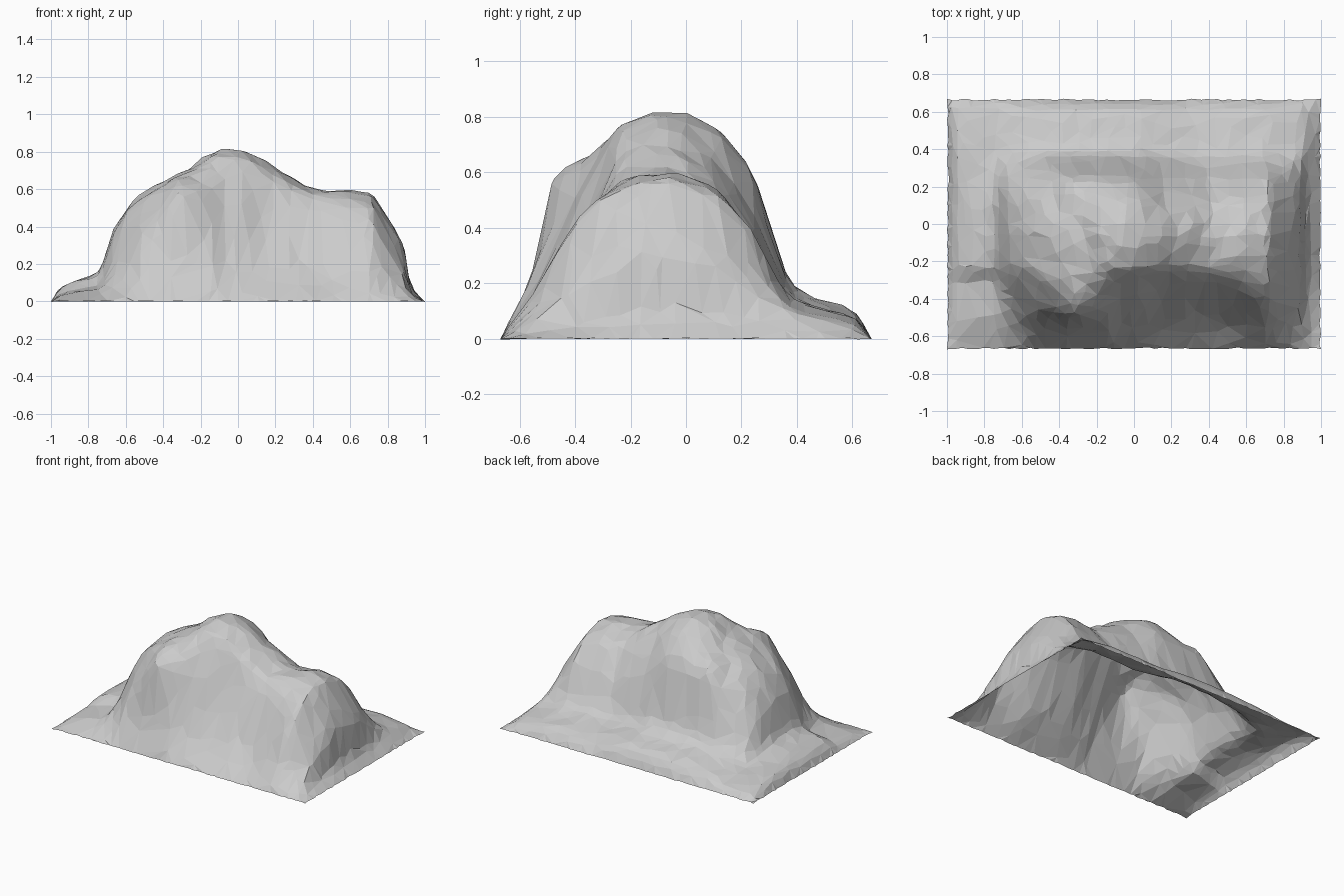
import bpy, bmesh, random
from mathutils import Vector, noise

if "Cube" in bpy.data.objects:
    bpy.data.objects.remove(bpy.data.objects["Cube"])

random.seed(4)
HALF_Y = 0.67

# Cross-sections along x: x, front shoulder y, front shoulder z, crest z, back shoulder z
SECTIONS = [
    (-1, -.33, 0, 0, 0),
    (-.95, -.33, .04, .07, .07),
    (-.75, -.31, .09, .16, .13),
    (-.66, -.32, .28, .40, .28),
    (-.5, -.41, .43, .58, .46),
    (-.3, -.47, .58, .69, .61),
    (-.05, -.37, .56, .82, .63),
    (.2, -.35, .44, .71, .47),
    (.43, -.35, .41, .6, .38),
    (.7, -.38, .44, .58, .42),
    (.79, -.37, .34, .46, .32),
    (.89, -.35, .19, .28, .17),
    (.92, -.35, .06, .09, .08),
    (1, -.35, 0, 0, 0),
]
COLS = list(zip(*SECTIONS))


def smooth(xs, ys, x):
    """Monotone cubic interpolation."""
    n = len(xs)
    d = [(ys[i + 1] - ys[i]) / (xs[i + 1] - xs[i]) for i in range(n - 1)]

    def tangent(i):
        if i == 0 or i == n - 1:
            return d[0] if i == 0 else d[-1]
        a, b = d[i - 1], d[i]
        return 2 * a * b / (a + b) if a * b > 0 else 0.0

    i = max([k for k in range(n - 1) if xs[k] <= x], default=0)
    h = xs[i + 1] - xs[i]
    t = (x - xs[i]) / h
    s = t * t * (3 - 2 * t)
    return ((1 - s) * ys[i] + s * ys[i + 1]
            + h * t * (1 - t) * ((1 - t) * tangent(i) - t * tangent(i + 1)))


def height(x, y):
    shoulder_y, front, crest, back = [smooth(COLS[0], c, x) for c in COLS[1:]]
    front_toe = min(front * .8, .04 + .27 * front)
    back_toe = min(back, .06 + .2 * back)
    toe_y = max(-.57, shoulder_y - .17)
    ys = [-HALF_Y, toe_y, shoulder_y, -.22, -.07, .08, .22, .39, .61, HALF_Y]
    zs = [0, front_toe, front, .85 * crest + .15 * front, crest, .75 * crest + .25 * back,
          back, back_toe, back_toe / 2, 0]
    z = smooth(ys, zs, y)
    bumps = noise.noise(Vector((x, y, 1)) * 5) * .02 + noise.noise(Vector((x, y, 2)) * 11) * .015
    return max(0, z + bumps * min(1, z * 4))


# Open rock shell: a jittered grid sheet raised by the height function
mesh = bpy.data.meshes.new("rock_mound")
bm = bmesh.new()
bmesh.ops.create_grid(bm, x_segments=72, y_segments=48, size=1)
rim = {v for v in bm.verts if v.is_boundary}
for v in bm.verts:
    x, y = v.co.x, v.co.y * HALF_Y
    if v in rim:
        # Slightly ragged border, pulled inward only
        x *= 1 - random.uniform(0, .01) * (abs(x) > .999 and abs(v.co.y) < .999)
        y *= 1 - random.uniform(0, .015) * (abs(v.co.y) > .999 and abs(x) < .98)
        v.co = (x, y, 0)
    else:
        x += random.uniform(-.008, .008)
        y += random.uniform(-.008, .008)
        v.co = (x, y, height(x, y))
bmesh.ops.triangulate(bm, faces=bm.faces[:])
bm.to_mesh(mesh)
bm.free()
rock = bpy.data.objects.new("rock_mound", mesh)
bpy.context.collection.objects.link(rock)

# Reduce to irregular flat facets
facets = rock.modifiers.new("facets", 'DECIMATE')
facets.ratio = 0.17
